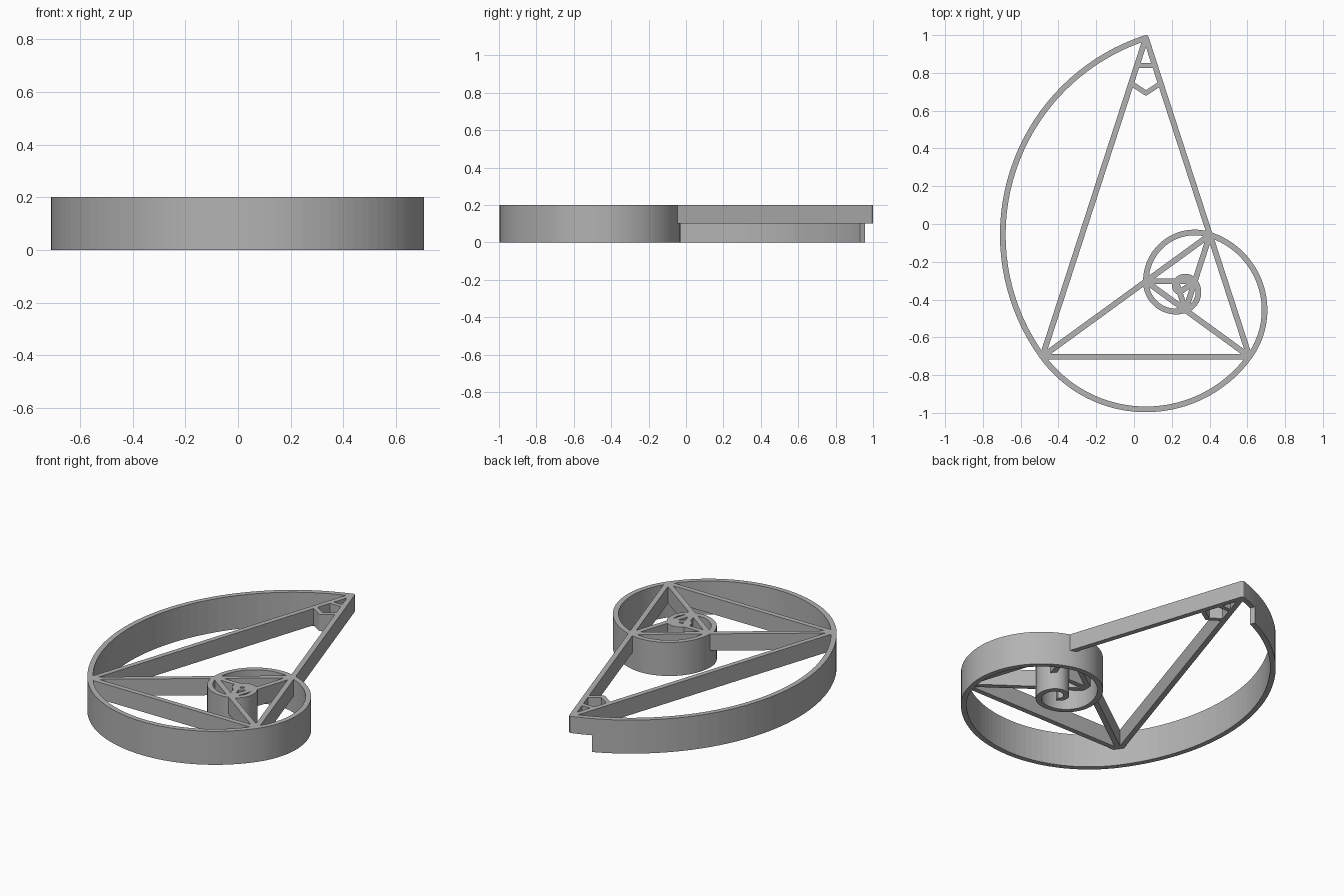
import bpy, bmesh, math
from mathutils import Vector

cube = bpy.data.objects.get("Cube")
if cube:
    bpy.data.objects.remove(cube, do_unlink=True)

BASE, HALF, TOP, MID = 1.0965, 0.015, 0.2, 0.1
PHI = (1 + math.sqrt(5)) / 2

grey = bpy.data.materials.new("plain grey")
grey.use_nodes = True
colour = (0.45, 0.45, 0.45, 1)
grey.diffuse_color = colour
grey.node_tree.nodes["Principled BSDF"].inputs["Base Color"].default_value = colour


def finish(name, bm):
    bmesh.ops.recalc_face_normals(bm, faces=bm.faces)
    mesh = bpy.data.meshes.new(name)
    bm.to_mesh(mesh)
    bm.free()
    mesh.materials.append(grey)
    obj = bpy.data.objects.new(name, mesh)
    bpy.context.collection.objects.link(obj)
    return obj


def bar(name, a, b, half=HALF, caps=8):
    """Upright bar with rounded ends between two plan points."""
    along = math.atan2(b.y - a.y, b.x - a.x)
    bm = bmesh.new()
    ring = []
    for end, turn in ((b, -math.pi / 2), (a, math.pi / 2)):
        for i in range(caps + 1):
            t = along + turn + math.pi * i / caps
            ring.append(bm.verts.new((end.x + half * math.cos(t),
                                      end.y + half * math.sin(t), MID)))
    face = bm.faces.new(ring)
    made = bmesh.ops.extrude_face_region(bm, geom=[face])["geom"]
    bmesh.ops.translate(bm, vec=(0, 0, TOP - MID),
                        verts=[v for v in made if isinstance(v, bmesh.types.BMVert)])
    return finish(name, bm)


def ribbon(name, path, z0, z1):
    """Wall along (point, outward direction) pairs."""
    bm = bmesh.new()
    rows = []
    for p, out in path:
        rows.append([bm.verts.new((*(p + out * s), z)) for s, z in
                     ((-HALF, z0), (HALF, z0), (HALF, z1), (-HALF, z1))])
    for r, q in zip(rows, rows[1:]):
        for i in range(4):
            j = (i + 1) % 4
            bm.faces.new((r[i], r[j], q[j], q[i]))
    bm.faces.new(rows[0])
    bm.faces.new(rows[-1])
    return finish(name, bm)


# Corners of the nested golden triangles
cx, cy = 0.063, -0.702
height = BASE * math.sqrt(PHI ** 2 - 0.25)
pts = [Vector((cx, cy + height)), Vector((cx - BASE / 2, cy)), Vector((cx + BASE / 2, cy))]
for n in range(9):
    pts.append(pts[n + 2].lerp(pts[n], 1 / PHI ** 2))

# Spiral wall: one arc of 108 degrees per triangle
SEGS = 36
path = []
for n in range(8):
    centre = pts[n + 3]
    arm = pts[n] - centre
    start = math.atan2(arm.y, arm.x)
    for i in range(SEGS):
        t = start + math.radians(108) * i / SEGS
        out = Vector((math.cos(t), math.sin(t)))
        path.append((centre + out * arm.length, out))
ribbon("spiral_wall", path[2:], 0, TOP)
ribbon("spiral_tip", path[:3], MID, TOP)

# Triangle bars: two long legs, the base, then each bisector
bar("long_leg_left", pts[0], pts[1])
bar("long_leg_right", pts[0], pts[2])
bar("base_bar", pts[1], pts[2])
for n in range(1, 7):
    bar(f"bisector_bar_{n}", pts[n], pts[n + 2])

# Small hanging loop inside the tip
slope = BASE / 2 / height


def on_leg(y, side):
    return Vector((cx + side * (pts[0].y - y) * slope, y))


bar("loop_crossbar", on_leg(0.84, -1), on_leg(0.84, 1), 0.013)
for side, word in ((-1, "right"), (1, "left")):
    bar(f"loop_lower_{word}", on_leg(0.745, side), Vector((cx, 0.693)), 0.013)
